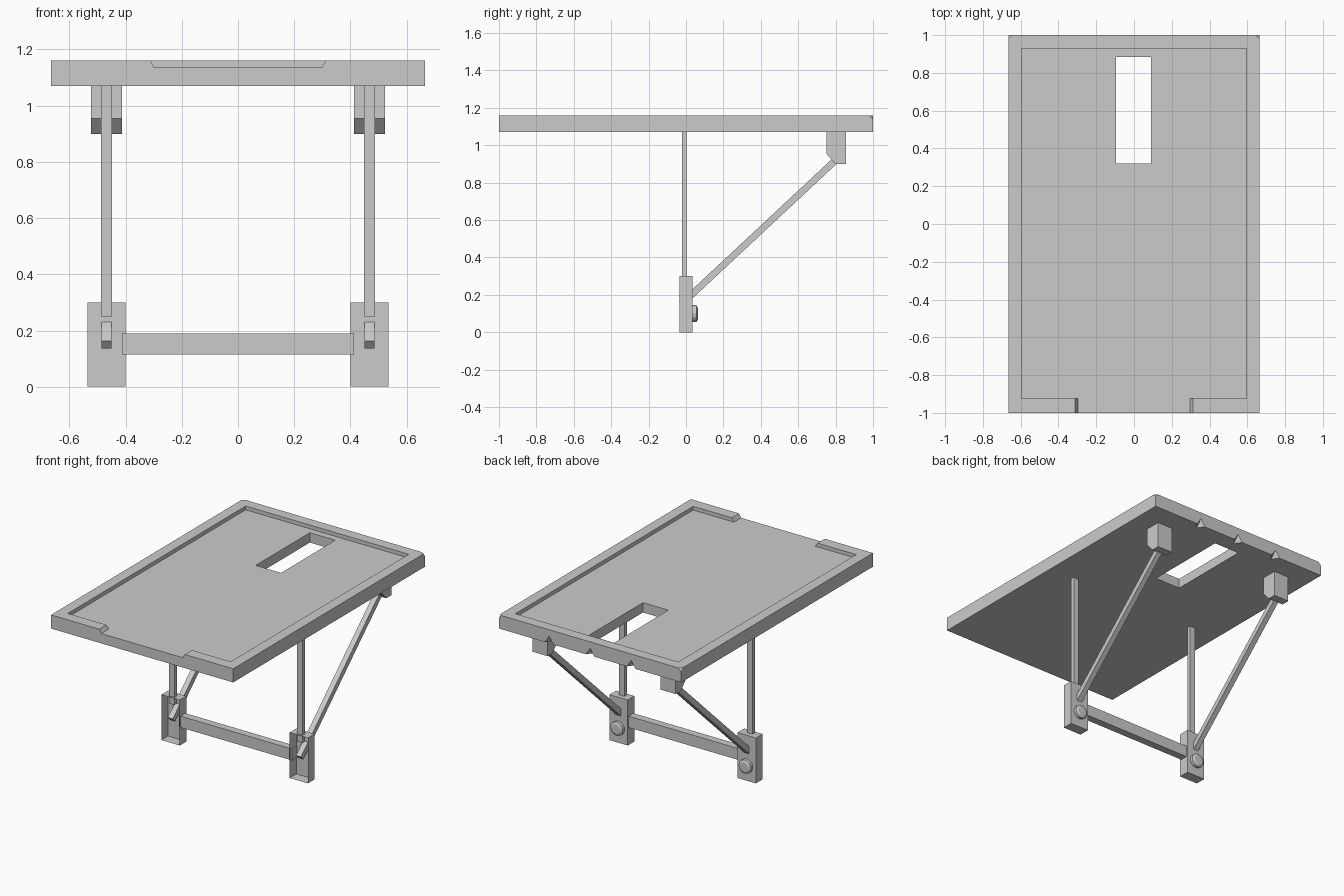
import bpy, bmesh
from mathutils import Vector

cube = bpy.data.objects.get("Cube")
if cube:
    bpy.data.objects.remove(cube, do_unlink=True)

grey = bpy.data.materials.new("plain grey")
grey.use_nodes = True
COLOUR = (0.6, 0.6, 0.6, 1)
grey.diffuse_color = COLOUR
grey.node_tree.nodes["Principled BSDF"].inputs["Base Color"].default_value = COLOUR


def make(name, bm):
    bmesh.ops.recalc_face_normals(bm, faces=bm.faces)
    mesh = bpy.data.meshes.new(name)
    bm.to_mesh(mesh)
    bm.free()
    mesh.materials.append(grey)
    ob = bpy.data.objects.new(name, mesh)
    bpy.context.collection.objects.link(ob)
    return ob


def box_bm(lo, hi):
    bm = bmesh.new()
    bmesh.ops.create_cube(bm, size=1)
    lo, hi = Vector(lo), Vector(hi)
    for v in bm.verts:
        v.co = (lo + hi) / 2 + v.co * (hi - lo)
    return bm


def box(name, lo, hi):
    return make(name, box_bm(lo, hi))


def prism(name, points, offset):
    """Extrude a flat outline along an offset."""
    bm = bmesh.new()
    face = bm.faces.new([bm.verts.new(p) for p in points])
    ext = bmesh.ops.extrude_face_region(bm, geom=[face])
    moved = [g for g in ext["geom"] if isinstance(g, bmesh.types.BMVert)]
    bmesh.ops.translate(bm, verts=moved, vec=offset)
    return make(name, bm)


def tetra(name, points):
    bm = bmesh.new()
    bmesh.ops.convex_hull(bm, input=[bm.verts.new(p) for p in points])
    return make(name, bm)


def cut(target, cutter):
    mod = target.modifiers.new("cut", 'BOOLEAN')
    mod.operation, mod.solver, mod.object = 'DIFFERENCE', 'EXACT', cutter
    with bpy.context.temp_override(object=target, active_object=target):
        bpy.ops.object.modifier_apply(modifier=mod.name)
    bpy.data.objects.remove(cutter, do_unlink=True)


# Tray top: recess, long slot and flared front opening
W, BOTTOM, TOP, FLOOR = 0.665, 1.07, 1.16, 1.135
tray = box("tray_top", (-W, -1, BOTTOM), (W, 1, TOP))
cut(tray, box("recess", (-0.595, -0.925, FLOOR), (0.595, 0.93, 1.3)))
cut(tray, box("slot", (-0.095, 0.32, 1), (0.09, 0.885, 1.3)))
cut(tray, prism("front_opening", [(-0.297, -1.1, FLOOR), (0.297, -1.1, FLOOR),
                                  (0.325, -1.1, 1.18), (-0.325, -1.1, 1.18)], (0, 0.2, 0)))

# Small notches under the back edge and clipped back corners
for x in (-0.3, 0, 0.3):
    cut(tray, tetra("notch", [(x - 0.1, 1.05, BOTTOM - 0.05), (x + 0.1, 1.05, BOTTOM - 0.05),
                              (x, 0.91, BOTTOM - 0.05), (x, 1.05, BOTTOM + 0.1)]))
for s in (-1, 1):
    c = Vector((s * (W + 0.01), 1.01, TOP + 0.01))
    cut(tray, tetra("corner", [c, c - Vector((s * 0.05, 0, 0)),
                               c - Vector((0, 0.05, 0)), c - Vector((0, 0, 0.05))]))

# Cross bar between the feet
box("cross_bar", (-0.412, -0.025, 0.115), (0.412, 0.025, 0.19))

for side, s in (("right", -1), ("left", 1)):
    x = s * 0.468

    # Hollow foot, open at the front
    bm = box_bm((x - 0.067, -0.035, 0), (x + 0.067, 0.035, 0.30))
    bmesh.ops.recalc_face_normals(bm, faces=bm.faces)
    front = min(bm.faces, key=lambda f: f.calc_center_median().y)
    bmesh.ops.delete(bm, geom=[front], context='FACES')
    make(side + "_foot", bm)

    # Upright post
    box(side + "_post", (x - 0.02, -0.022, 0.25), (x + 0.02, 0.004, BOTTOM))

    # Diagonal strut
    start, end = Vector((0, -0.025, 0.15)), Vector((0, 0.80, 0.92))
    n = Vector((0, start.z - end.z, end.y - start.y)).normalized() * 0.018
    across = Vector((0.018, 0, 0))
    base = start + Vector((x, 0, 0))
    prism(side + "_strut", [base - across - n, base + across - n,
                            base + across + n, base - across + n], end - start)

    # Block under the tray with a slanted lower front edge
    outline = [(0.75, BOTTOM), (0.75, 0.955), (0.80, 0.90), (0.855, 0.90), (0.855, BOTTOM)]
    prism(side + "_block", [(x - 0.055, y, z) for y, z in outline], (0.11, 0, 0))

    # Round bolt head on the back of the foot
    rings = [(0.035, 0.036), (0.045, 0.036), (0.045, 0.056), (0.03, 0.063)]
    bm = bmesh.new()
    verts = [bm.verts.new((x + r, y, 0.10)) for r, y in rings]
    edges = [bm.edges.new(pair) for pair in zip(verts, verts[1:])]
    bmesh.ops.spin(bm, geom=verts + edges, cent=(x, 0, 0.10), axis=(0, 1, 0),
                   angle=6.283185, steps=16)
    bmesh.ops.remove_doubles(bm, verts=bm.verts, dist=0.0005)
    bmesh.ops.holes_fill(bm, edges=bm.edges, sides=0)
    make(side + "_bolt", bm)
